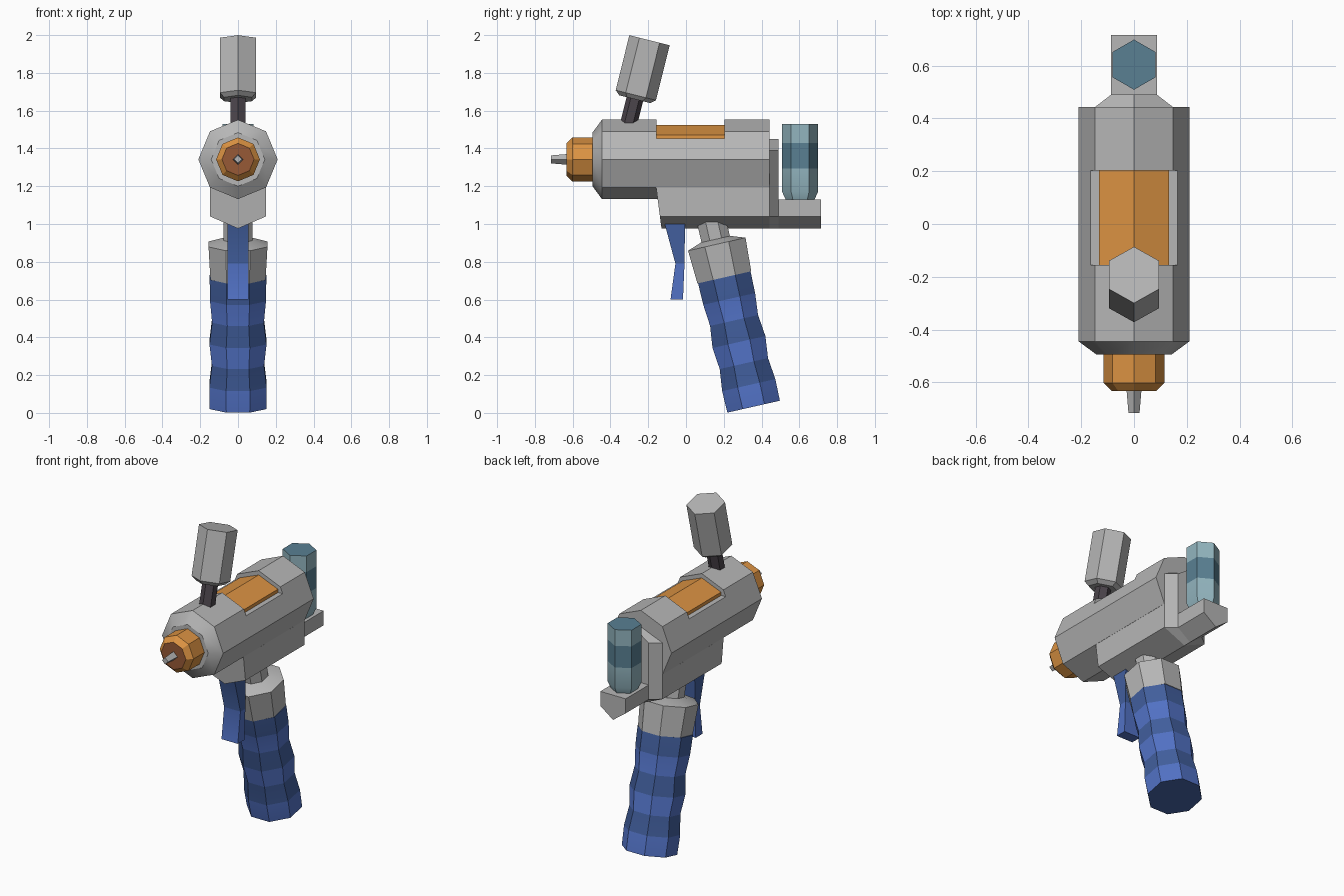
import bpy, bmesh, math
from mathutils import Vector

if "Cube" in bpy.data.objects:
    bpy.data.objects.remove(bpy.data.objects["Cube"])

def material(name, *rgb):
    m = bpy.data.materials.new(name)
    m.diffuse_color = (*rgb, 1)
    m.use_nodes = True
    m.node_tree.nodes["Principled BSDF"].inputs["Base Color"].default_value = m.diffuse_color
    return m

GREY = material("light_grey", .47, .47, .47)
ORANGE = material("orange", .71, .29, .055)
BROWN = material("brown", .31, .10, .037)
BLUE = material("blue", .084, .168, .56)
NAVY = material("dark_blue", .054, .114, .34)
TEAL = material("pale_teal", .29, .46, .52)
SLATE = material("slate_blue", .10, .215, .29)
DARK = material("charcoal", .07, .058, .07)

def loft(name, rings, mats, bands=None, caps=(0, 0)):
    """Skin a list of equal-length rings; bands gives one material index per segment."""
    bm = bmesh.new()
    vs = [[bm.verts.new(p) for p in r] for r in rings]
    n = len(rings[0])
    for k, (a, b) in enumerate(zip(vs, vs[1:])):
        for i in range(n):
            j = (i + 1) % n
            f = bm.faces.new((a[i], a[j], b[j], b[i]))
            f.material_index = bands[k] if bands else 0
    for r, c in zip((vs[0], vs[-1]), caps):
        bm.faces.new(r).material_index = c
    bmesh.ops.recalc_face_normals(bm, faces=bm.faces)
    me = bpy.data.meshes.new(name)
    bm.to_mesh(me)
    bm.free()
    for m in mats:
        me.materials.append(m)
    ob = bpy.data.objects.new(name, me)
    bpy.context.collection.objects.link(ob)
    return ob

def tube(name, base, axis, profile, n, phase, mats, sy=1, **kw):
    """Many-sided turned part: profile is (distance along axis, radius)."""
    axis, u = Vector(axis).normalized(), Vector((1, 0, 0))
    v = axis.cross(u) * sy
    rings = []
    for d, r in profile:
        c = Vector(base) + axis * d
        rings.append([c + r * (u * math.cos(a) + v * math.sin(a))
                      for a in (math.radians(phase) + i * math.tau / n for i in range(n))])
    return loft(name, rings, mats, **kw)

def mirrored(half):
    """Close a half outline (x, z) listed from top to bottom across x = 0."""
    return half + [(-x, z) for x, z in reversed(half) if x > 0]

def section(half, y):
    return [(x, y, z) for x, z in mirrored(half)]

CZ = 1.342  # barrel axis height

# Barrel with tapered front and a notch cut in the top
barrel = tube("barrel", (0, 0, CZ), (0, 1, 0),
              [(-.495, .142), (-.445, .21), (.443, .21)], 8, 0, [GREY])
notch = loft("notch_cutter", [[(x, y, z) for x, z in ((-.3, 1.452), (.3, 1.452), (.3, 1.7), (-.3, 1.7))]
                              for y in (-.155, .203)], [GREY])
cut = barrel.modifiers.new("notch", 'BOOLEAN')
cut.object, cut.operation, cut.solver = notch, 'DIFFERENCE', 'EXACT'
bpy.context.view_layer.objects.active = barrel
bpy.ops.object.modifier_apply(modifier=cut.name)
bpy.data.objects.remove(notch)

# Orange panel in the notch
panel = [(0, 1.525), (.132, 1.472), (.134, 1.44)]
loft("top_panel", [section(panel, -.155), section(panel, .203)], [ORANGE])

# Lower housing with sloped front
house = [(0, 1.3), (.148, 1.193), (.148, 1.04), (0, .976)]
front = [(x, -.158 + max(0, 1.193 - z) * .13, z) for x, z in mirrored(house)]
loft("lower_housing", [front, section(house, .443)], [GREY])

# Rear plate and bottle shelf
def rear(w, top, side):
    return [(0, top), (w, side), (w, 1.04), (0, .976)]
loft("rear_plate", [section(rear(.148, 1.45, 1.39), .443), section(rear(.087, 1.45, 1.39), .49)], [GREY])
loft("bottle_shelf", [section(rear(.087, 1.13, 1.13), y) for y in (.485, .716)], [GREY])

# Bottle with a dark band and dark lid
tube("bottle", (0, .604, 0), (0, 0, 1),
     [(1.125, .074), (1.17, .095), (1.295, .095), (1.43, .095), (1.53, .095)], 6, 90,
     [TEAL, SLATE], bands=[0, 0, 1, 0], caps=(0, 1))

# Nozzle ring with brown face, and needle tip
tube("nozzle_ring", (0, 0, CZ), (0, -1, 0), [(.48, .116), (.602, .116), (.633, .085)], 8, 0,
     [ORANGE, BROWN], caps=(0, 1))
tube("needle_tip", (0, 0, CZ), (0, -1, 0), [(.62, .029), (.716, .021)], 4, 0, [GREY])

# Tilted canister on its stem
tilt = (0, -.242, -.97)
top = (0, -.193, 1.973)
tube("canister", top, tilt, [(0, .11), (.3, .11), (.322, .085)], 6, 90, [GREY])
tube("canister_stem", top, tilt, [(.31, .045), (.48, .045)], 6, 90, [DARK])

# Trigger: dark upper half, lighter lower half
def trig(y0, y1, z):
    return [(-.056, y0, z), (.056, y0, z), (.056, y1, z), (-.056, y1, z)]
loft("trigger", [trig(-.118, -.005, 1.02), trig(-.056, -.008, .79), trig(-.082, -.016, .6)],
     [NAVY, BLUE], bands=[0, 1], caps=(0, 1))

# Neck, collar and banded grip share one leaning axis; radii are flat-to-centre
head, lean = Vector((0, .163, .893)), Vector((0, .195, -.86))
K = 1 / math.cos(math.pi / 8)
tube("neck", head, lean, [(-.13, .077 * K), (0, .077 * K)], 8, 22.5, [GREY])
tube("collar", head, lean, [(-.027, .08 * K), (0, .156 * K), (.18, .146 * K)], 8, 22.5, [GREY])
radii = [.15, .148, .137, .151, .138, .152, .15]
step = (lean.length - .18) / 6
tube("grip", head, lean, [(.18 + i * step, r * K) for i, r in enumerate(radii)], 8, 22.5,
     [BLUE, NAVY], sy=.95, bands=[1, 0, 1, 0, 1, 0], caps=(1, 1))

# Flat facets with sharp edges kept, soft shading over shallow angles
bpy.ops.object.select_all(action='SELECT')
bpy.ops.object.shade_smooth_by_angle(angle=math.radians(30))
